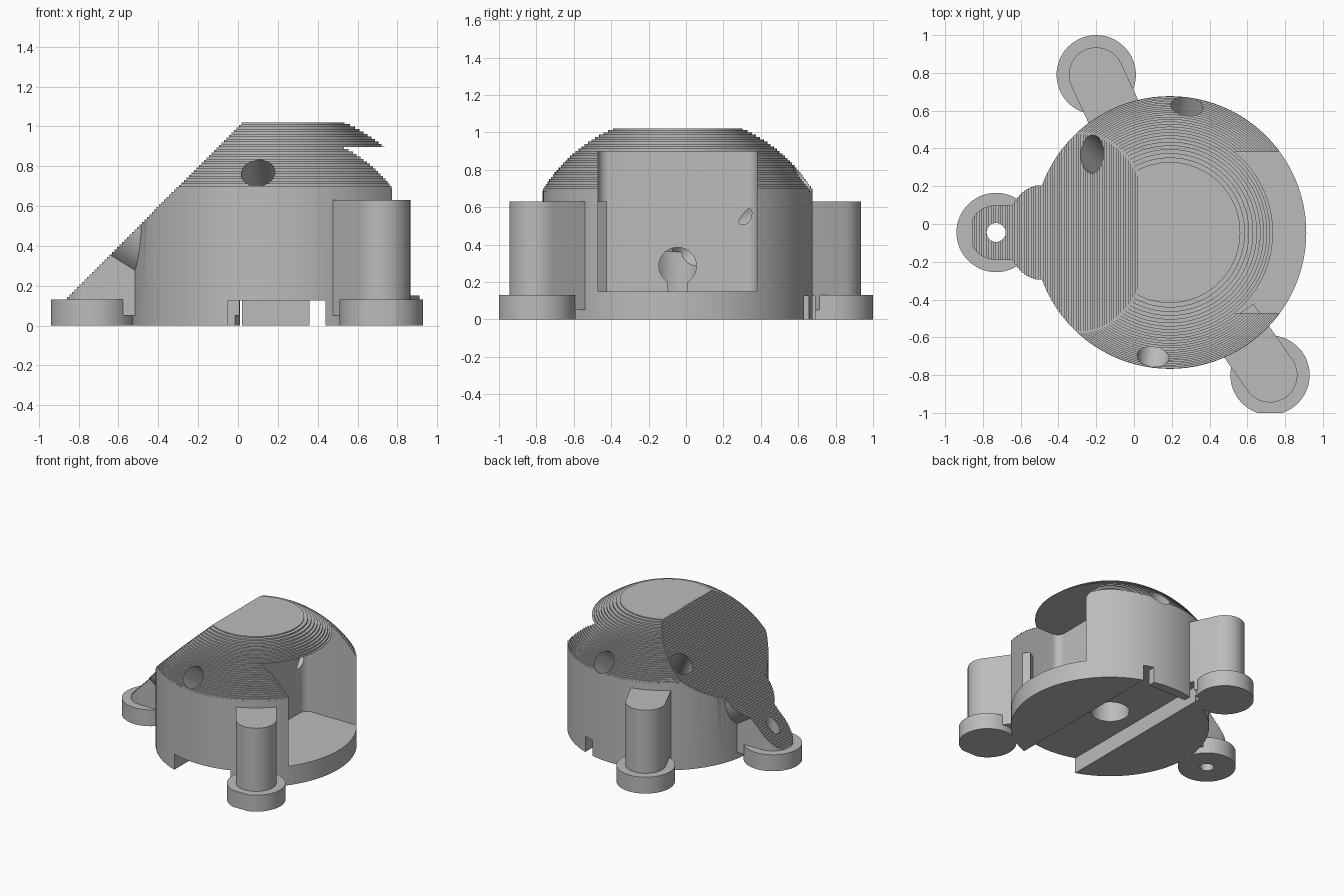
import bpy, bmesh, math
from mathutils import Vector

if "Cube" in bpy.data.objects:
    bpy.data.objects.remove(bpy.data.objects["Cube"])

CX, CY, R = 0.19, -0.045, 0.722      # body axis and radius
STEP = 0.0125                        # layer height
POSTS = [(-0.73, -0.045), (-0.20, 0.79), (0.72, -0.80)]

grey = bpy.data.materials.new("light_grey")
grey.diffuse_color = (0.5, 0.5, 0.5, 1)
grey.use_nodes = True
grey.node_tree.nodes["Principled BSDF"].inputs["Base Color"].default_value = grey.diffuse_color


def finish(name, bm):
    bmesh.ops.recalc_face_normals(bm, faces=bm.faces[:])
    me = bpy.data.meshes.new(name)
    bm.to_mesh(me)
    bm.free()
    me.materials.append(grey)
    ob = bpy.data.objects.new(name, me)
    bpy.context.collection.objects.link(ob)
    return ob


def prism(name, pts, lo, hi, axis="z"):
    """Extrude a closed outline along z, or an xz outline along y."""
    bm = bmesh.new()
    put = (lambda p, t: (p[0], p[1], t)) if axis == "z" else (lambda p, t: (p[0], t, p[1]))
    a = [bm.verts.new(put(p, lo)) for p in pts]
    b = [bm.verts.new(put(p, hi)) for p in pts]
    bm.faces.new(a)
    bm.faces.new(b)
    n = len(pts)
    for i in range(n):
        j = (i + 1) % n
        bm.faces.new((a[i], a[j], b[j], b[i]))
    return finish(name, bm)


def rod(name, p, q, r, seg=48):
    """Cylinder between two points."""
    p, q = Vector(p), Vector(q)
    d = q - p
    bm = bmesh.new()
    bmesh.ops.create_cone(bm, cap_ends=True, segments=seg, radius1=r, radius2=r, depth=d.length)
    rot = d.to_track_quat("Z", "Y").to_matrix().to_4x4()
    rot.translation = (p + q) / 2
    bm.transform(rot)
    return finish(name, bm)


def arc(x, y, r, a0, a1, n):
    return [(x + r * math.cos(a0 + (a1 - a0) * i / n),
             y + r * math.sin(a0 + (a1 - a0) * i / n)) for i in range(n + 1)]


def combine(target, tool, op):
    m = target.modifiers.new(op, "BOOLEAN")
    m.operation, m.solver, m.object = op, "EXACT", tool
    bpy.context.view_layer.objects.active = target
    bpy.ops.object.modifier_apply(modifier=m.name)
    bpy.data.objects.remove(tool, do_unlink=True)


# domed body: lathe of a layered profile
profile = [(0, 0), (R, 0)]
z, r = 0.65, R
while z < 1.015:
    profile.append((r, z))
    r = min(R, math.sqrt(0.85 ** 2 - (z - 0.236) ** 2))
    if r < profile[-1][0]:
        profile.append((r, z))
    z += STEP
profile += [(r, 1.02), (0, 1.02)]
bm = bmesh.new()
SEG = 96
rings = []
for r, z in profile:
    if r == 0:
        rings.append([bm.verts.new((CX, CY, z))] * SEG)
    else:
        rings.append([bm.verts.new((CX + r * math.cos(2 * math.pi * i / SEG),
                                    CY + r * math.sin(2 * math.pi * i / SEG), z)) for i in range(SEG)])
for a, b in zip(rings, rings[1:]):
    for i in range(SEG):
        j = (i + 1) % SEG
        bm.faces.new(list(dict.fromkeys((a[i], a[j], b[j], b[i]))))
body = finish("domed_housing", bm)

# side opening with rounded inner corners
x0, ya, yb, cr = 0.32, -0.47, 0.38, 0.06
outline = ([(1.2, ya)] + arc(x0 + cr, ya + cr, cr, -math.pi / 2, -math.pi, 8)
           + arc(x0 + cr, yb - cr, cr, math.pi, math.pi / 2, 8) + [(1.2, yb)])
combine(body, prism("side_opening", outline, 0.15, 0.897), "DIFFERENCE")

# mounting posts and their feet
for x, y in POSTS:
    ang = math.atan2(CY - y, CX - x)
    c, s = math.cos(ang), math.sin(ang)
    w, reach = 0.145, 0.36
    pts = arc(x, y, w, ang + math.pi / 2, ang + 1.5 * math.pi, 24)
    pts += [(x + reach * c + w * s, y + reach * s - w * c),
            (x + reach * c - w * s, y + reach * s + w * c)]
    combine(body, prism("post", pts, 0.05, 0.63), "UNION")
    combine(body, rod("foot", (x, y, 0.0), (x, y, 0.13), 0.21, 64), "UNION")

# slanted boss around the side bore
axis = Vector((0.85, 0, -0.53)).normalized()
start = Vector((-0.49, CY, 0.50))
combine(body, rod("boss", start - axis * 0.3, start + axis * 0.3, 0.25, 64), "UNION")

# stepped 45 degree slope
stair = [(-1.3, 1.4), (-1.3, 0.132)]
z = 0.132
while z < 1.03:
    stair += [(z - 0.99, z), (z - 0.99, z + STEP)]
    z += STEP
stair += [(z - 0.99, 1.4)]
combine(body, prism("slope_cut", stair, -1.3, 1.3, "y"), "DIFFERENCE")

# wide groove under the base, with two narrow exits at the back
groove = [(-0.05, -1.2), (0.44, -1.2), (0.44, 0.72), (0.36, 0.72), (0.36, 0.60),
          (0.02, 0.60), (0.02, 0.69), (-0.05, 0.69)]
combine(body, prism("groove", groove, -0.1, 0.125), "DIFFERENCE")

# flat on the front foot
combine(body, prism("foot_flat", [(0.4, -1.0), (1.1, -1.0), (1.1, -1.2), (0.4, -1.2)], -0.1, 0.3),
        "DIFFERENCE")

# screw holes and counterbores
for x, y in POSTS:
    combine(body, rod("screw_hole", (x, y, -0.1), (x, y, 0.8), 0.05, 32), "DIFFERENCE")
    combine(body, rod("counterbore", (x, y, -0.1), (x, y, 0.09), 0.13, 48), "DIFFERENCE")

# bores that meet in the middle of the housing
hub = Vector((CX, CY, 0.28))
combine(body, rod("centre_bore", (CX, CY, -0.05), (CX, CY, 0.36), 0.14), "DIFFERENCE")
combine(body, rod("window_bore", (CX, CY, 0.285), (0.5, CY, 0.285), 0.10), "DIFFERENCE")
combine(body, rod("slope_bore", start - axis * 0.2, start + axis * 0.68, 0.085), "DIFFERENCE")
for p in [(0.10, -0.71, 0.77), (-0.25, 0.40, 0.81), (0.28, 0.62, 0.75)]:
    d = (Vector(p) - hub).normalized()
    combine(body, rod("dome_bore", hub, Vector(p) + d * 0.25, 0.085), "DIFFERENCE")

# steep bore in the top
top = Vector((0.19, -0.41, 1.02))
tilt = Vector((0, -0.5, -0.86)).normalized()
combine(body, rod("top_bore", top - tilt * 0.3, top + tilt * 0.36, 0.105), "DIFFERENCE")

bpy.ops.object.select_all(action="DESELECT")
body.select_set(True)
bpy.context.view_layer.objects.active = body
bpy.ops.object.shade_smooth_by_angle(angle=math.radians(25))
